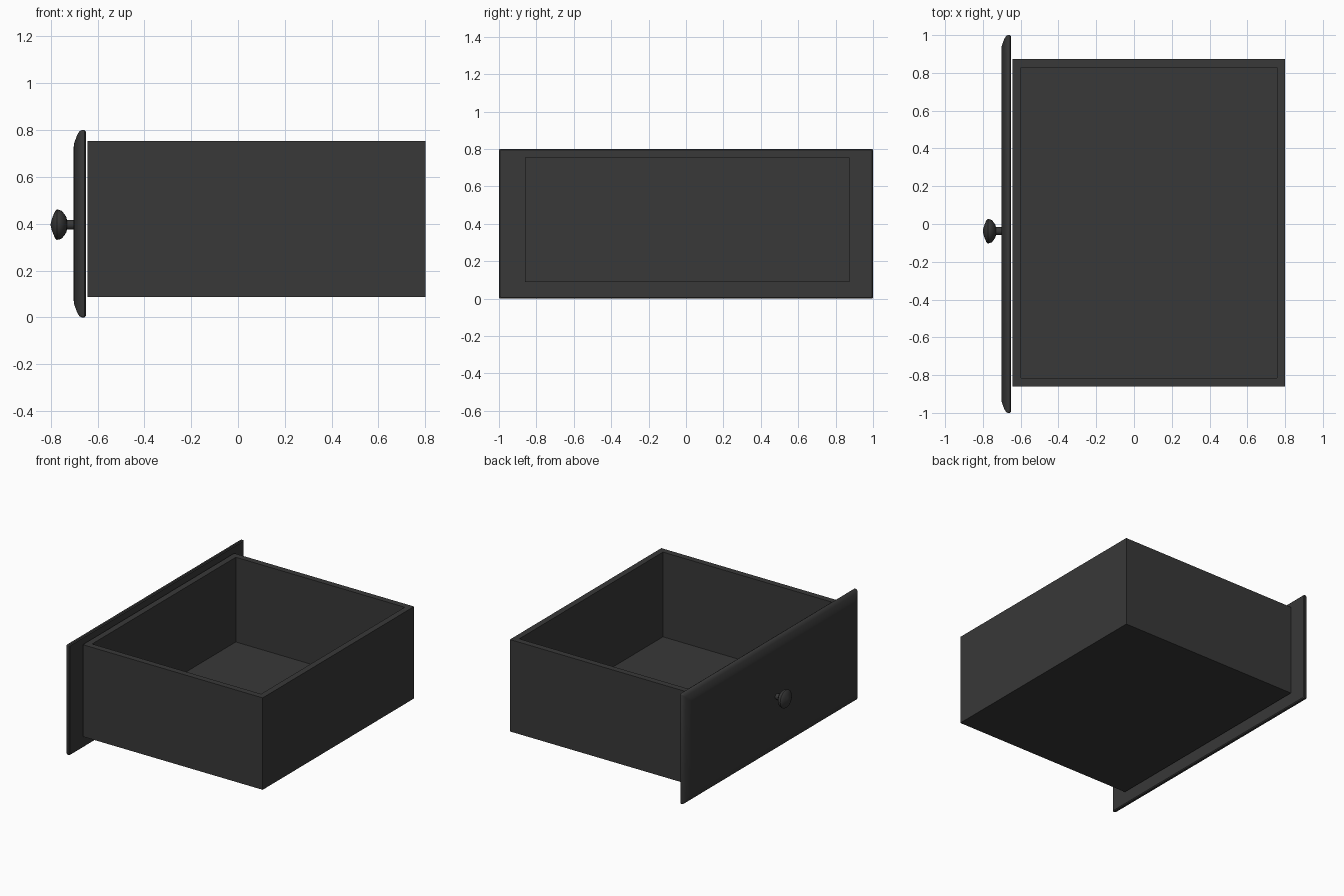
import bpy, bmesh, math

if "Cube" in bpy.data.objects:
    bpy.data.objects.remove(bpy.data.objects["Cube"])


def make_object(name, bm, smooth=False):
    bmesh.ops.recalc_face_normals(bm, faces=bm.faces)
    mesh = bpy.data.meshes.new(name)
    bm.to_mesh(mesh)
    bm.free()
    ob = bpy.data.objects.new(name, mesh)
    bpy.context.collection.objects.link(ob)
    mat = bpy.data.materials.get("dark_paint") or bpy.data.materials.new("dark_paint")
    mat.diffuse_color = (0.04, 0.04, 0.04, 1)
    mat.use_nodes = True
    mat.node_tree.nodes["Principled BSDF"].inputs["Base Color"].default_value = mat.diffuse_color
    mesh.materials.append(mat)
    if smooth:
        bpy.ops.object.select_all(action='DESELECT')
        ob.select_set(True)
        bpy.context.view_layer.objects.active = ob
        bpy.ops.object.shade_smooth_by_angle(angle=math.radians(35))
    return ob


def loft(bm, rings):
    """Skin closed rings of equal length and cap both ends."""
    loops = [[bm.verts.new(p) for p in ring] for ring in rings]
    n = len(loops[0])
    for a, b in zip(loops, loops[1:]):
        for i in range(n):
            j = (i + 1) % n
            bm.faces.new((a[i], a[j], b[j], b[i]))
    bm.faces.new(loops[0])
    bm.faces.new(loops[-1])


def rect(x0, x1, y0, y1, z):
    return [(x0, y0, z), (x1, y0, z), (x1, y1, z), (x0, y1, z)]


# Open drawer box: outer walls, flat rim, inner walls, floor
T = 0.044
outer = (-0.642, 0.80, -0.86, 0.873)
inner = (outer[0] + T, outer[1] - T, outer[2] + T, outer[3] - T)
bm = bmesh.new()
loft(bm, [rect(*outer, 0.088), rect(*outer, 0.754),
          rect(*inner, 0.754), rect(*inner, 0.14)])
make_object("drawer_box", bm)

# Front panel with a moulded edge: (x, inset from the outline)
edge = [(-0.65, 0.006), (-0.656, 0.0), (-0.668, 0.0), (-0.677, 0.005),
        (-0.686, 0.018), (-0.695, 0.042), (-0.700, 0.056), (-0.702, 0.072)]


def panel_ring(x, inset, r=0.008, steps=3):
    hy, hz = 1.0 - inset - r, 0.4 - inset - r
    pts = []
    for k, (sy, sz) in enumerate([(1, 1), (-1, 1), (-1, -1), (1, -1)]):
        for s in range(steps + 1):
            a = (k + s / steps) * math.pi / 2
            pts.append((x, sy * hy + r * math.cos(a),
                        0.4 + sz * hz + r * math.sin(a)))
    return pts


bm = bmesh.new()
loft(bm, [panel_ring(x, i) for x, i in edge])
make_object("front_panel", bm, smooth=True)

# Turned knob: (x, radius)
profile = [(-0.69, 0.021), (-0.731, 0.021), (-0.733, 0.032), (-0.742, 0.046),
           (-0.753, 0.059), (-0.763, 0.063), (-0.774, 0.065), (-0.781, 0.059),
           (-0.790, 0.038), (-0.797, 0.018), (-0.80, 0.005)]
SIDES = 24
bm = bmesh.new()
loft(bm, [[(x, -0.038 + r * math.cos(2 * math.pi * i / SIDES),
            0.396 + r * math.sin(2 * math.pi * i / SIDES))
           for i in range(SIDES)] for x, r in profile])
make_object("knob", bm, smooth=True)
